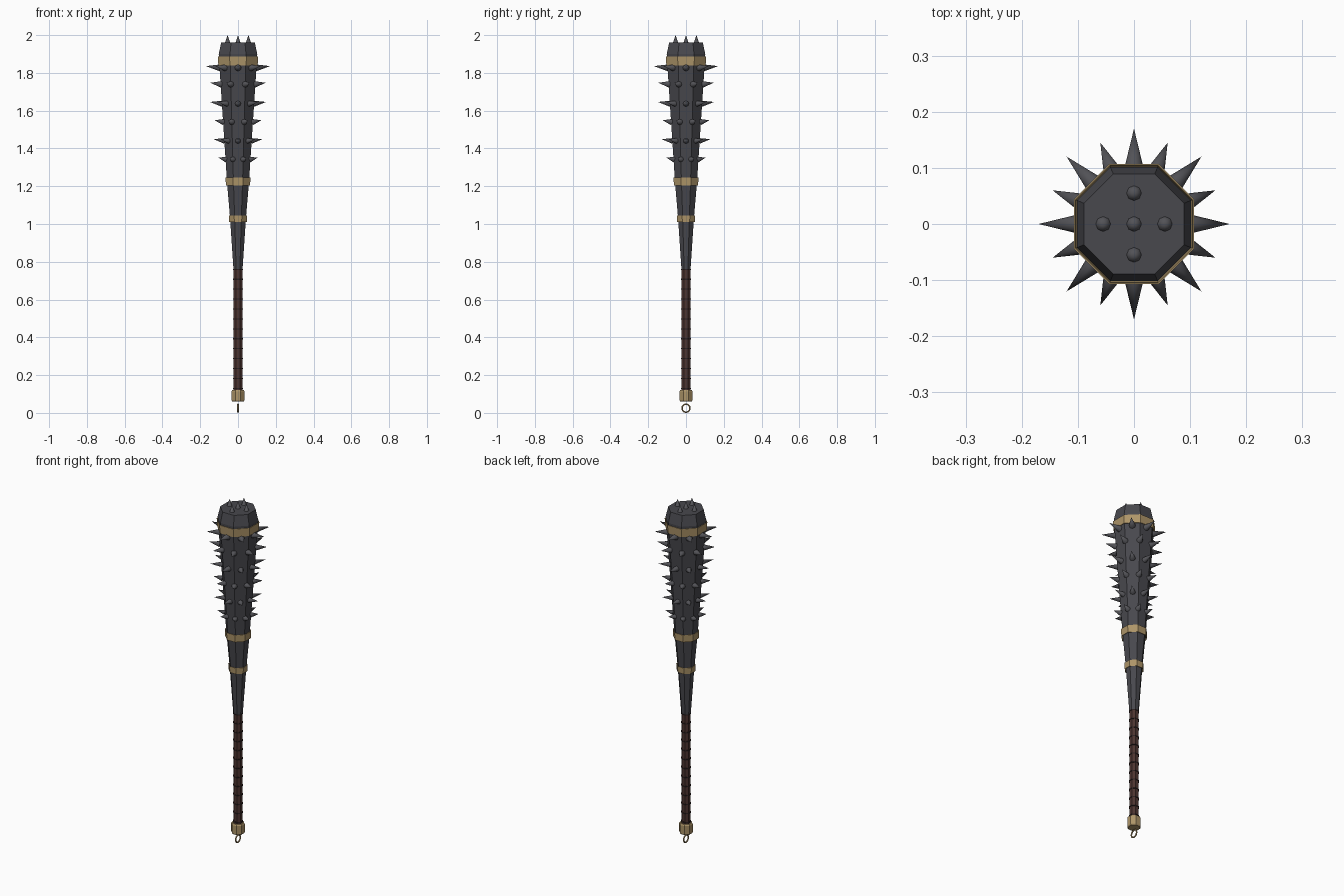
import bpy, math
from mathutils import Vector

if "Cube" in bpy.data.objects:
    bpy.data.objects.remove(bpy.data.objects["Cube"])

def material(name, c):
    m = bpy.data.materials.new(name)
    m.diffuse_color = (*c, 1)
    m.use_nodes = True
    m.node_tree.nodes["Principled BSDF"].inputs["Base Color"].default_value = m.diffuse_color
    return m

IRON = material("dark_iron", (0.065, 0.065, 0.075))
STEEL = material("spike_steel", (0.085, 0.085, 0.095))
BRASS = material("brass", (0.42, 0.30, 0.14))
LEATHER = material("leather", (0.075, 0.035, 0.03))
CORD = material("dark_cord", (0.025, 0.015, 0.015))

def loft(name, profile, mat, sides=8, closed=False):
    """Revolve (apothem, z) points into a flat-sided solid, flats facing the axes."""
    k = 1 / math.cos(math.pi / sides)
    n = len(profile)
    verts = [(r * k * math.cos((i + .5) * math.tau / sides),
              r * k * math.sin((i + .5) * math.tau / sides), z)
             for r, z in profile for i in range(sides)]
    faces = []
    for j in range(n if closed else n - 1):
        a, b = j * sides, (j + 1) % n * sides
        for i in range(sides):
            q = (i + 1) % sides
            faces.append((a + i, a + q, b + q, b + i))
    if not closed:
        faces.append(tuple(reversed(range(sides))))
        faces.append(tuple(range((n - 1) * sides, n * sides)))
    me = bpy.data.meshes.new(name)
    me.from_pydata(verts, [], faces)
    me.materials.append(mat)
    ob = bpy.data.objects.new(name, me)
    bpy.context.collection.objects.link(ob)
    return ob

def spike(name, base, tip, radius):
    base, tip = Vector(base), Vector(tip)
    d = tip - base
    bpy.ops.mesh.primitive_cone_add(vertices=8, radius1=radius, radius2=0,
                                    depth=d.length, location=(base + tip) / 2,
                                    rotation=d.to_track_quat('Z', 'Y').to_euler())
    ob = bpy.context.object
    ob.name = name
    ob.data.materials.append(STEEL)
    bpy.ops.object.shade_smooth_by_angle(angle=math.radians(50))

# Tapered octagonal club head
loft("club_body", [(.024, .76), (.042, 1.03), (.058, 1.22), (.100, 1.86),
                   (.102, 1.90), (.089, 1.96)], IRON)

# Thin hollow bands
for name, r0, r1, z0, z1 in [("top_band", .104, .107, 1.84, 1.888),
                             ("middle_band", .064, .066, 1.205, 1.247),
                             ("lower_band", .047, .049, 1.01, 1.046)]:
    t = .003
    loft(name, [(r0 - t, z0), (r0, z0), (r1, z1), (r1 - t, z1)], BRASS, closed=True)

# Side spikes: six staggered rows of eight (height, tip radius, base radius)
rows = [(1.83, .170, .018), (1.742, .157, .017), (1.64, .149, .016),
        (1.543, .134, .016), (1.443, .129, .015), (1.345, .112, .015)]
for j, (z, tip, rad) in enumerate(rows):
    body = .058 + (z - 1.22) * .0656
    for i in range(8):
        a = (i + (j % 2) * .5) * math.pi / 4
        c, s = math.cos(a), math.sin(a)
        b = body * (1.06 if j % 2 else .98)
        spike("side_spike", (b * c, b * s, z - .003), (tip * c, tip * s, z + .006), rad)

# Crown spikes
for x, y in [(0, 0), (.055, 0), (-.055, 0), (0, .055), (0, -.055)]:
    spike("crown_spike", (x, y, 1.955), (x, y, 2.0), .015)

# Wrapped grip with thin cord rings
loft("grip", [(.0235, .11), (.0235, .77)], LEATHER)
for i in range(13):
    z = .13 + i * .0525
    loft("grip_cord", [(.022, z - .003), (.0255, z - .003),
                       (.0255, z + .003), (.022, z + .003)], CORD, closed=True)

# Pommel cap and hanging ring
loft("pommel", [(.030, .06), (.034, .066), (.034, .114), (.030, .121)], BRASS)
bpy.ops.mesh.primitive_torus_add(major_radius=.021, minor_radius=.004, major_segments=20,
                                 minor_segments=8, location=(0, 0, .029),
                                 rotation=(0, math.pi / 2, 0))
ring = bpy.context.object
ring.name = "hanging_ring"
ring.data.materials.append(BRASS)
for v in ring.data.vertices:
    v.co *= 1.0
ring.location.z = .025
bpy.ops.object.shade_smooth_by_angle()
